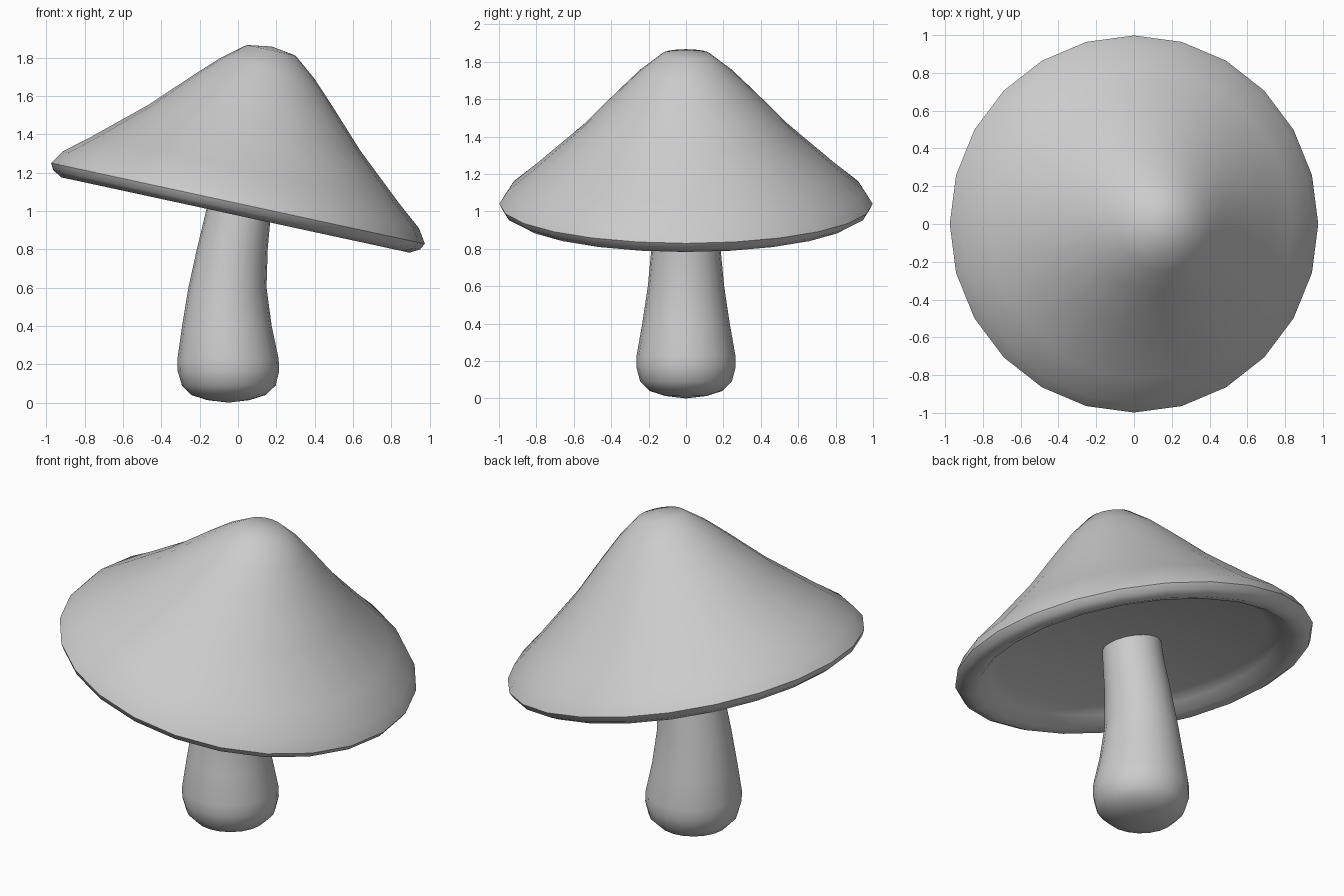
import bpy, bmesh, math
from mathutils import Matrix

if "Cube" in bpy.data.objects:
    bpy.data.objects.remove(bpy.data.objects["Cube"])


def loft(name, rings, sides, matrix=None):
    """Skin round rings (centre x, z, radius); zero radius makes a pole."""
    bm = bmesh.new()
    loops = []
    for cx, z, r in rings:
        n = 1 if r == 0 else sides
        loops.append([bm.verts.new((cx + r * math.cos(2 * math.pi * i / sides),
                                    r * math.sin(2 * math.pi * i / sides), z))
                      for i in range(n)])
    for a, b in zip(loops, loops[1:]):
        for i in range(sides):
            j = (i + 1) % sides
            if len(a) == 1:
                bm.faces.new((a[0], b[j], b[i]))
            elif len(b) == 1:
                bm.faces.new((a[i], a[j], b[0]))
            else:
                bm.faces.new((a[i], a[j], b[j], b[i]))
    bmesh.ops.recalc_face_normals(bm, faces=bm.faces)
    mesh = bpy.data.meshes.new(name)
    bm.to_mesh(mesh)
    bm.free()
    ob = bpy.data.objects.new(name, mesh)
    bpy.context.collection.objects.link(ob)
    if matrix:
        ob.matrix_world = matrix
    bpy.ops.object.select_all(action='DESELECT')
    ob.select_set(True)
    bpy.context.view_layer.objects.active = ob
    bpy.ops.object.shade_smooth_by_angle(angle=math.radians(50))
    return ob


# Bent stem with a swollen rounded foot
loft("stem", [
    (-0.05, 0.0, 0), (-0.05, 0.013, 0.11), (-0.05, 0.04, 0.195),
    (-0.048, 0.09, 0.245), (-0.05, 0.165, 0.265), (-0.052, 0.23, 0.264),
    (-0.058, 0.4, 0.234), (-0.055, 0.6, 0.204), (-0.03, 0.8, 0.185),
    (0.003, 1.0, 0.17), (0.015, 1.1, 0.165), (0.015, 1.1, 0),
], 20)

# Tilted cap: crown, rim, rolled lip and recessed underside
cap_profile = [
    (0, 0.838), (0.13, 0.818), (0.25, 0.723), (0.37, 0.605), (0.565, 0.405),
    (0.82, 0.18), (0.952, 0.072), (0.998, 0.0),
    (0.98, -0.034), (0.93, -0.062), (0.875, -0.048), (0.815, 0.0),
    (0.75, 0.042), (0, 0.05),
]
tilt = Matrix.Translation((0, 0, 1.04)) @ Matrix.Rotation(math.radians(12.2), 4, 'Y')
loft("cap", [(0, h, r) for r, h in cap_profile], 24, tilt)
